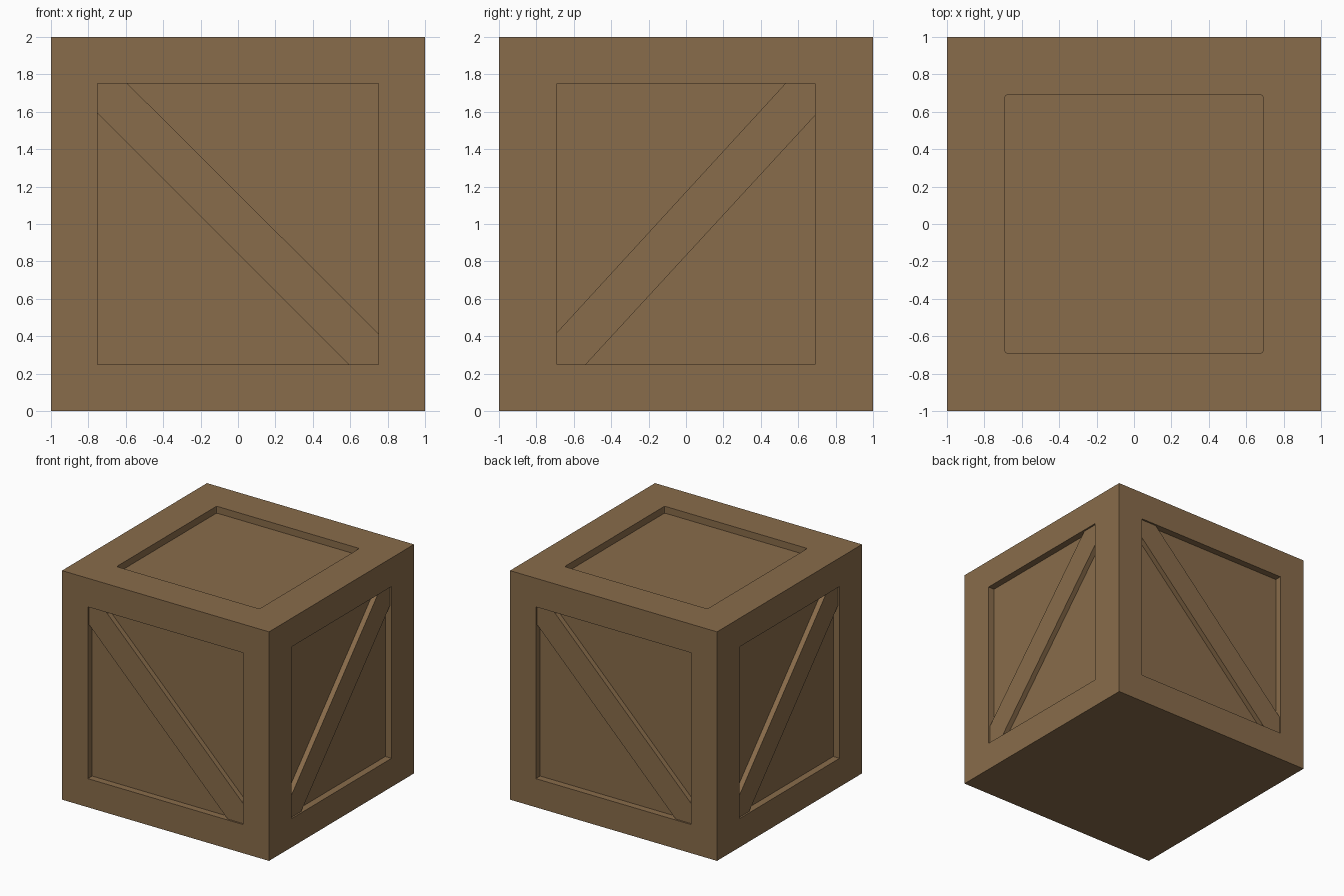
import bpy, bmesh
from mathutils import Matrix, Vector
from math import pi

if "Cube" in bpy.data.objects:
    bpy.data.objects.remove(bpy.data.objects["Cube"])

wood = bpy.data.materials.new("brown wood")
wood.diffuse_color = (0.25, 0.150, 0.069, 1)
wood.use_nodes = True
wood.node_tree.nodes["Principled BSDF"].inputs["Base Color"].default_value = wood.diffuse_color

DEPTH = 0.06       # how far panels sit below the frame
BRACE_SET = 0.015  # how far braces sit below the frame


def add_object(name, bm):
    bmesh.ops.recalc_face_normals(bm, faces=bm.faces[:])
    mesh = bpy.data.meshes.new(name)
    bm.to_mesh(mesh)
    bm.free()
    mesh.materials.append(wood)
    obj = bpy.data.objects.new(name, mesh)
    bpy.context.collection.objects.link(obj)
    return obj


# Crate body: a cube with sunken panels on the sides and the lid
bm = bmesh.new()
bmesh.ops.create_cube(bm, size=2, matrix=Matrix.Translation((0, 0, 1)))
bm.normal_update()
for face in [f for f in bm.faces if f.normal.z > -0.5]:
    n = face.normal.copy()
    # half sizes of the opening along x, y and z
    if abs(n.y) > 0.5:
        half = Vector((1, 1, 0.75)); half.x = 0.75
    elif abs(n.x) > 0.5:
        half = Vector((1, 0.69, 0.75))
    else:
        half = Vector((0.69, 0.69, 1))
    bmesh.ops.inset_individual(bm, faces=[face], thickness=0.2)
    for v in face.verts:
        for i in range(3):
            mid = 1 if i == 2 else 0
            if abs(n[i]) < 0.5:
                v.co[i] = mid + (half[i] if v.co[i] > mid else -half[i])
    floor = bmesh.ops.extrude_discrete_faces(bm, faces=[face])["faces"][0]
    bmesh.ops.translate(bm, verts=floor.verts[:], vec=-n * DEPTH)
# slightly rounded corners of the lid opening
corners = [e for e in bm.edges
           if all(v.co.z > 1.9 and abs(abs(v.co.x) - 0.69) < 0.01
                  and abs(abs(v.co.y) - 0.69) < 0.01 for v in e.verts)
           and abs(e.verts[0].co.z - e.verts[1].co.z) > 0.01]
bmesh.ops.bevel(bm, geom=corners, offset=0.012, segments=2, profile=0.5, affect='EDGES')
add_object("crate_body", bm)


def brace(name, outline, angle):
    """Diagonal board on the front face, turned about z to its own side."""
    bm = bmesh.new()
    rings = [[bm.verts.new((x, y, z)) for x, z in outline]
             for y in (-1 + BRACE_SET, -1 + DEPTH + 0.005)]
    bm.faces.new(rings[0])
    bm.faces.new(rings[1])
    count = len(outline)
    for i in range(count):
        j = (i + 1) % count
        bm.faces.new((rings[0][i], rings[0][j], rings[1][j], rings[1][i]))
    bmesh.ops.rotate(bm, verts=bm.verts[:], cent=(0, 0, 0),
                     matrix=Matrix.Rotation(angle, 3, 'Z'))
    add_object(name, bm)


# Diagonal braces, ends cut to fit the panel corners
falling = [(-0.75, 1.75), (-0.75, 1.59), (0.59, 0.25),
           (0.75, 0.25), (0.75, 0.415), (-0.59, 1.75)]
rising = [(-0.69, 0.25), (-0.535, 0.25), (0.69, 1.58),
          (0.69, 1.75), (0.53, 1.75), (-0.69, 0.42)]
brace("front_brace", falling, 0)
brace("back_brace", falling, pi)
brace("right_brace", rising, pi / 2)
brace("left_brace", rising, -pi / 2)
